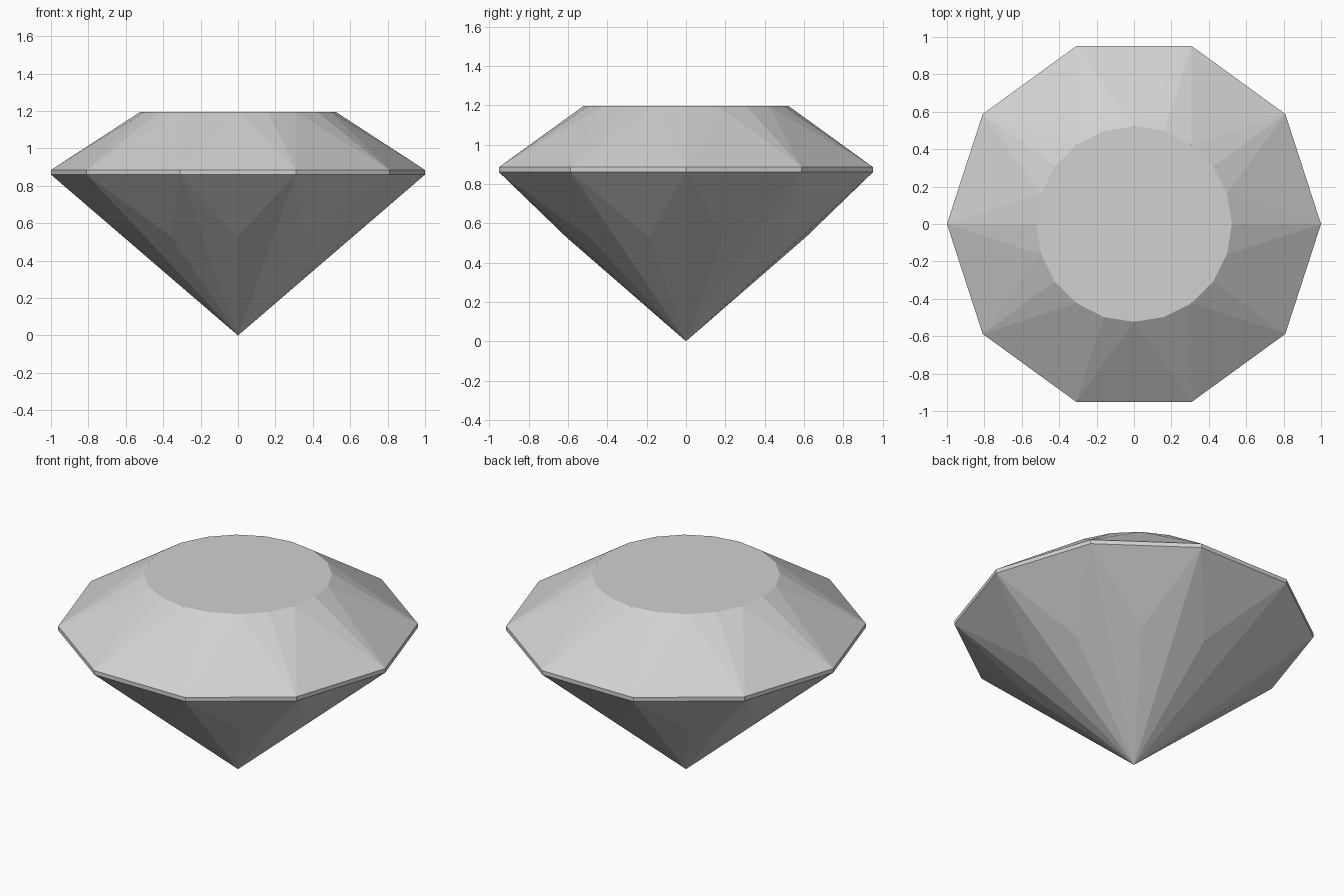
import bpy, bmesh
from math import sin, cos, pi

cube = bpy.data.objects.get("Cube")
if cube:
    bpy.data.objects.remove(cube, do_unlink=True)

N = 10                    # girdle sides
STEP = 2 * pi / N

grey = bpy.data.materials.new("pale_grey")
grey.use_nodes = True
colour = (0.64, 0.64, 0.64, 1)
grey.diffuse_color = colour
grey.node_tree.nodes["Principled BSDF"].inputs["Base Color"].default_value = colour

bm = bmesh.new()


def ring(radius, z, count=N, offset=0.0):
    """Ring of vertices, offset in girdle steps."""
    return [bm.verts.new((radius * cos(2 * pi * i / count + offset * STEP),
                          radius * sin(2 * pi * i / count + offset * STEP), z))
            for i in range(count)]


culet = bm.verts.new((0, 0, 0))
pavilion = ring(0.61, 0.53, offset=0.5)
girdle_low = ring(1.0, 0.86)
girdle_high = ring(1.0, 0.885)
table = ring(0.523, 1.195, count=2 * N)

for i in range(N):
    j = (i + 1) % N
    low, low_next = girdle_low[i], girdle_low[j]
    high, high_next = girdle_high[i], girdle_high[j]
    mid, mid_prev = pavilion[i], pavilion[i - 1]
    t_prev, t, t_next = table[2 * i - 1], table[2 * i], table[2 * i + 1]
    for face in (
        (culet, mid, low), (culet, low, mid_prev),          # lower pavilion
        (low, mid, low_next),                               # upper pavilion
        (low, low_next, high_next, high),                   # girdle band
        (high, high_next, t_next),                          # main crown
        (high, t_next, t), (high, t, t_prev),               # crown slivers
    ):
        bm.faces.new(face)
bm.faces.new(table)       # flat top
bmesh.ops.recalc_face_normals(bm, faces=bm.faces)

mesh = bpy.data.meshes.new("cut_gem")
bm.to_mesh(mesh)
bm.free()
mesh.materials.append(grey)
gem = bpy.data.objects.new("cut_gem", mesh)
bpy.context.scene.collection.objects.link(gem)
